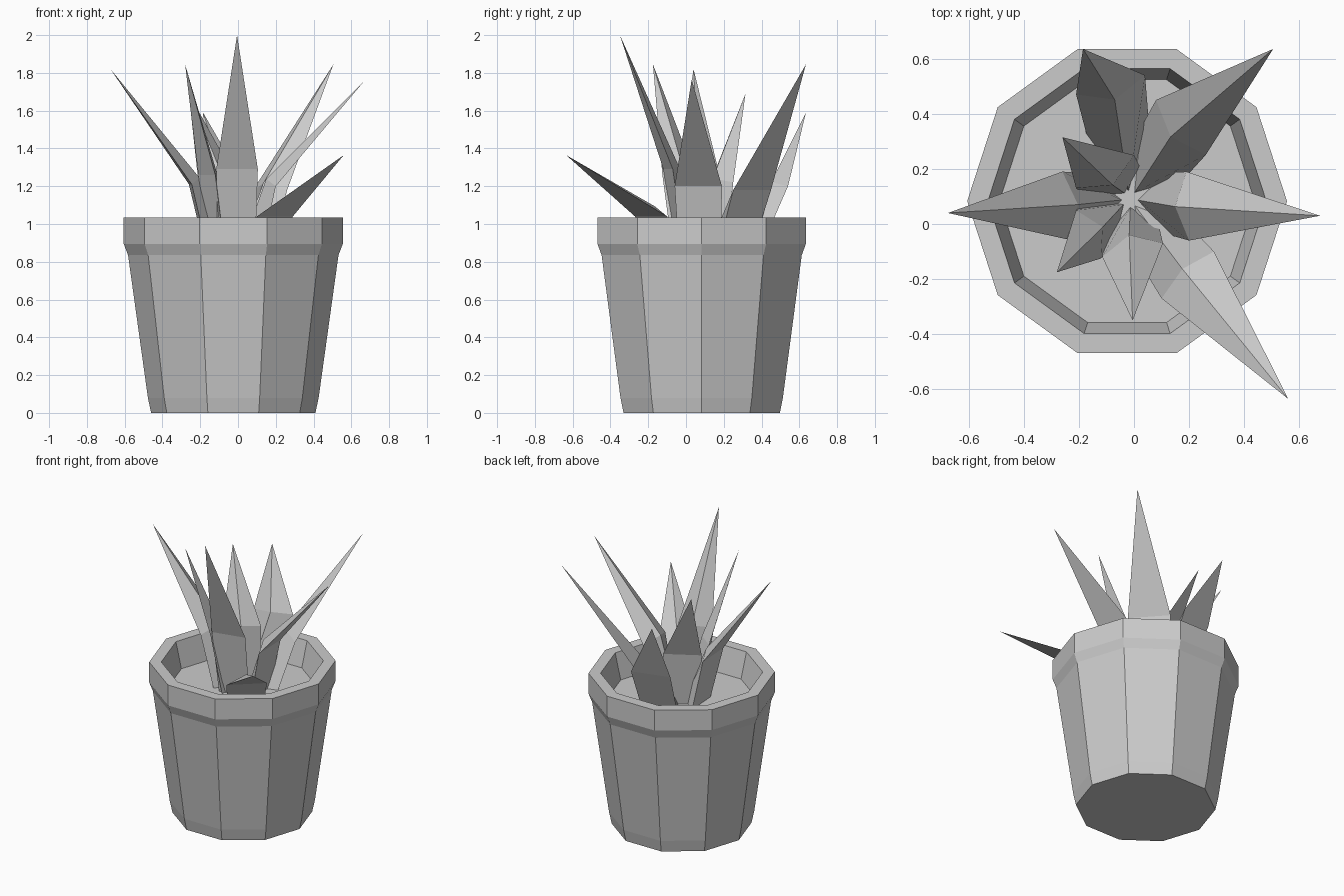
import bpy, bmesh, math
from mathutils import Vector

cube = bpy.data.objects.get("Cube")
if cube:
    bpy.data.objects.remove(cube, do_unlink=True)

grey = bpy.data.materials.new("plain_grey")
grey.use_nodes = True
GREY = (0.6, 0.6, 0.6, 1)
grey.diffuse_color = GREY
grey.node_tree.nodes["Principled BSDF"].inputs["Base Color"].default_value = GREY

SIDES = 10
SOIL = 0.86
CENTRE = Vector((-0.025, 0.083, 0))
HEART = Vector((-0.015, 0.09, SOIL))


def finish(bm, name):
    bmesh.ops.recalc_face_normals(bm, faces=bm.faces)
    mesh = bpy.data.meshes.new(name)
    bm.to_mesh(mesh)
    bm.free()
    mesh.materials.append(grey)
    obj = bpy.data.objects.new(name, mesh)
    bpy.context.collection.objects.link(obj)
    return obj


def ring(bm, radius, z):
    return [bm.verts.new(CENTRE + Vector((radius * math.cos(a), radius * math.sin(a), z)))
            for a in (math.tau * i / SIDES for i in range(SIDES))]


# Pot: ten-sided lathe with a collar, inner wall and soil
def pot():
    bm = bmesh.new()
    profile = [(0.435, 0), (0.452, 0.08), (0.557, 0.835), (0.58, 0.895),
               (0.58, 1.035), (0.505, 1.035), (0.463, SOIL)]
    rings = [ring(bm, r, z) for r, z in profile]
    for a, b in zip(rings, rings[1:]):
        for i in range(SIDES):
            j = (i + 1) % SIDES
            bm.faces.new((a[i], a[j], b[j], b[i]))
    bm.faces.new(rings[0])
    bm.faces.new(rings[-1])
    finish(bm, "pot")


# Leaf: triangular section, flat outside, ridge inside, ending in a point
def leaf(name, tip, left, right, z):
    tip = Vector(tip)
    left, right = Vector((*left, z)), Vector((*right, z))
    mid = (left + right) / 2
    along = (tip - mid).normalized()
    inward = along.cross(right - left).normalized()
    if inward.dot(HEART - mid) < 0 and inward.z < 0:
        inward = -inward
    outward = Vector((mid.x - HEART.x, mid.y - HEART.y, 0))
    foot = HEART + outward * 0.65
    half = (right - left) * 0.45
    bm = bmesh.new()
    base = [bm.verts.new(p) for p in
            (foot - half, foot + half, HEART + outward.normalized() * 0.03)]
    waist = [bm.verts.new(p) for p in (left, right, mid + inward * 0.06)]
    point = bm.verts.new(tip)
    for i in range(3):
        j = (i + 1) % 3
        bm.faces.new((base[i], base[j], waist[j], waist[i]))
        bm.faces.new((waist[i], waist[j], point))
    bm.faces.new(base)
    finish(bm, name)


pot()
leaf("right_leaf", (-0.675, 0.04, 1.82), (-0.26, 0.19), (-0.245, -0.055), 1.21)
leaf("left_leaf", (0.675, 0.03, 1.765), (0.2, -0.06), (0.19, 0.19), 1.2)
leaf("back_left_leaf", (0.505, 0.635, 1.845), (0.26, 0.25), (0.08, 0.45), 1.18)
leaf("low_front_leaf", (0.56, -0.635, 1.365), (0.1, -0.27), (0.29, -0.1), 1.04)
leaf("back_leaf", (-0.185, 0.635, 1.59), (0.04, 0.54), (-0.21, 0.47), 1.2)
leaf("front_right_leaf", (-0.28, -0.175, 1.845), (-0.21, 0.05), (-0.12, -0.125), 1.26)
leaf("tall_front_leaf", (-0.005, -0.35, 2.0), (-0.115, -0.12), (0.105, -0.07), 1.29)
leaf("back_right_leaf", (-0.26, 0.315, 1.69), (0, 0.25), (-0.21, 0.13), 1.22)
